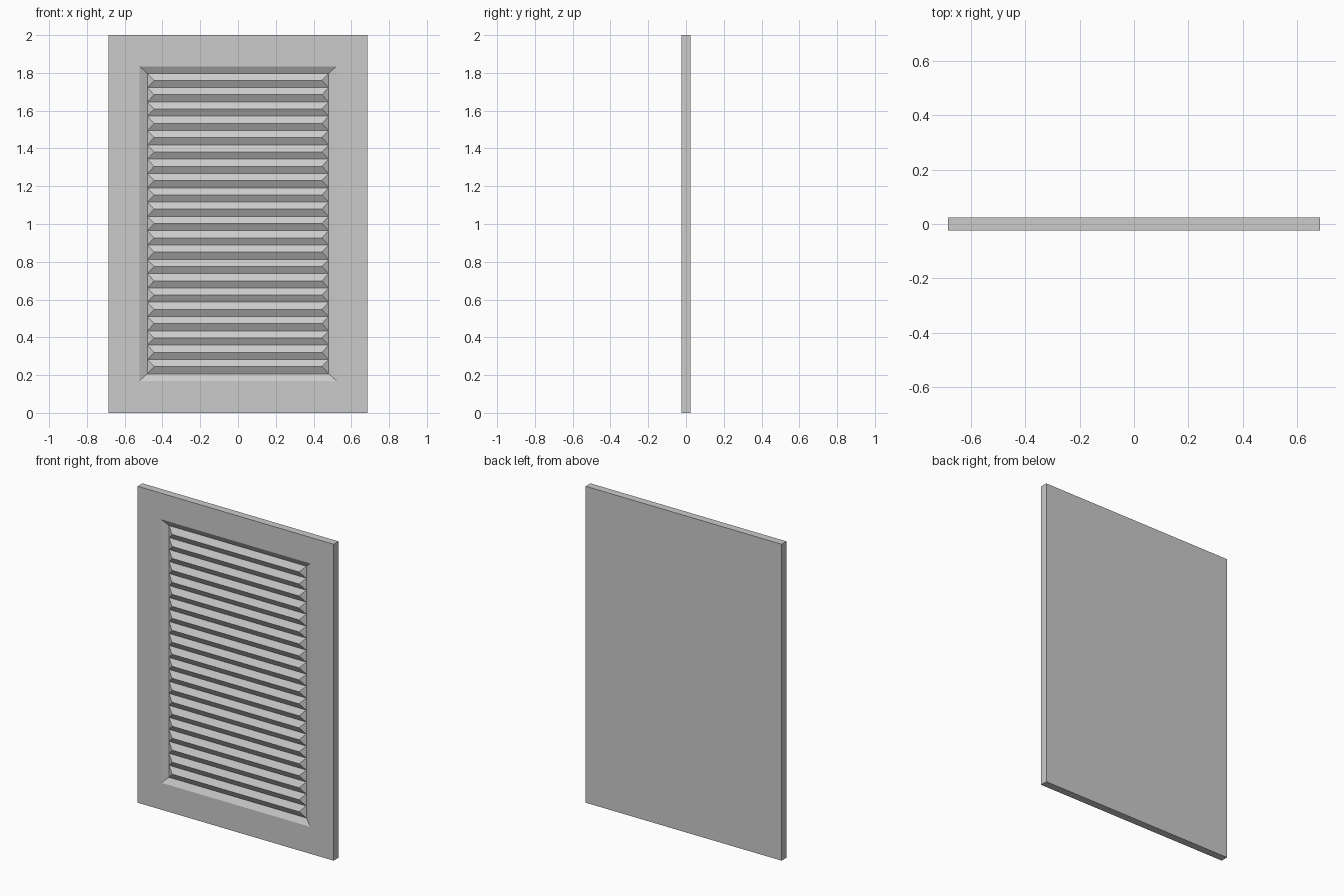
import bpy, bmesh

if "Cube" in bpy.data.objects:
    bpy.data.objects.remove(bpy.data.objects["Cube"])

HALF_T = 0.024            # half panel thickness
FLOOR_Y = -0.003          # depth of the recess behind the front face
OPEN_X, OPEN_Z0, OPEN_Z1 = 0.48, 0.207, 1.798
SLATS = 21


def make_object(name, bm):
    bmesh.ops.recalc_face_normals(bm, faces=bm.faces)
    mesh = bpy.data.meshes.new(name)
    bm.to_mesh(mesh)
    bm.free()
    obj = bpy.data.objects.new(name, mesh)
    bpy.context.collection.objects.link(obj)
    return obj


def rect(bm, hx, z0, z1, y):
    return [bm.verts.new(p) for p in
            ((-hx, y, z0), (hx, y, z0), (hx, y, z1), (-hx, y, z1))]


# Panel frame: back, front, and bevelled opening as nested rectangles
bm = bmesh.new()
loops = [rect(bm, 0.685, 0, 2, HALF_T),
         rect(bm, 0.685, 0, 2, -HALF_T),
         rect(bm, 0.522, 0.17, 1.835, -HALF_T),
         rect(bm, OPEN_X, OPEN_Z0, OPEN_Z1, FLOOR_Y)]
bm.faces.new(loops[0])
for a, b in zip(loops, loops[1:]):
    for i in range(4):
        j = (i + 1) % 4
        bm.faces.new((a[i], a[j], b[j], b[i]))
make_object("panel_frame", bm)

# Louver slat: hipped ridge, repeated up the opening (slats form the recess floor)
pitch = (OPEN_Z1 - OPEN_Z0) / SLATS
bm = bmesh.new()
bl, br, tr, tl = rect(bm, OPEN_X, OPEN_Z0, OPEN_Z0 + pitch, FLOOR_Y)
rl, rr = [bm.verts.new((x, -HALF_T, OPEN_Z0 + pitch / 2)) for x in (-0.444, 0.444)]
for f in ((bl, br, rr, rl), (br, tr, rr), (tr, tl, rl, rr), (tl, bl, rl)):
    bm.faces.new(f)
slats = make_object("louver_slats", bm)
# Make sure the open slat strip faces the front
if slats.data.polygons[0].normal.y > 0:
    slats.data.flip_normals()
arr = slats.modifiers.new("repeat", 'ARRAY')
arr.count = SLATS
arr.use_relative_offset = False
arr.use_constant_offset = True
arr.constant_offset_displace = (0, 0, pitch)
